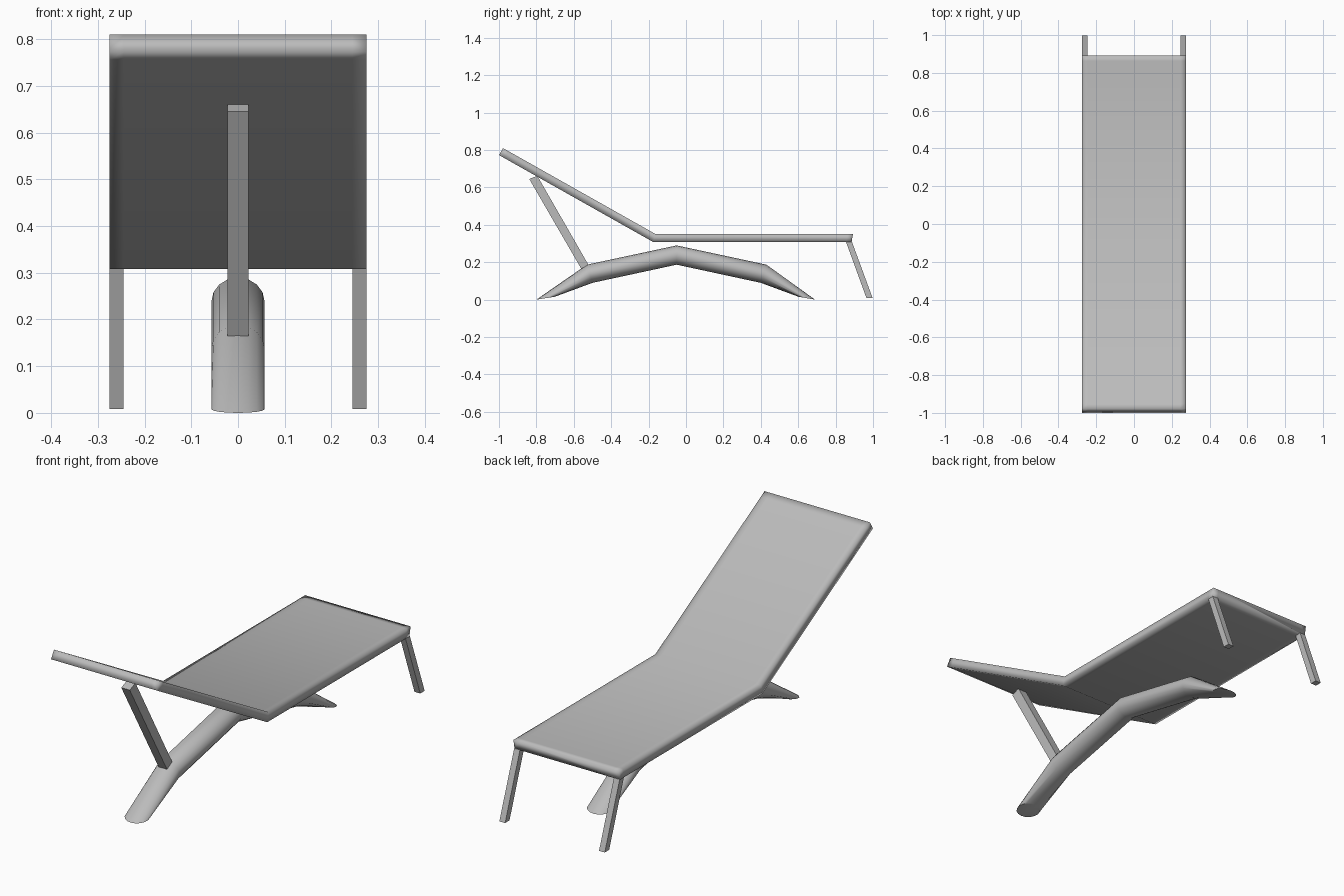
import bpy, bmesh
from math import sin, cos, pi

cube = bpy.data.objects.get("Cube")
if cube:
    bpy.data.objects.remove(cube, do_unlink=True)

grey = bpy.data.materials.new("plain grey")
grey.use_nodes = True
colour = (0.5, 0.5, 0.5, 1)
grey.diffuse_color = colour
grey.node_tree.nodes["Principled BSDF"].inputs["Base Color"].default_value = colour


def finish(name, bm, smooth=None):
    bmesh.ops.recalc_face_normals(bm, faces=bm.faces)
    me = bpy.data.meshes.new(name)
    bm.to_mesh(me)
    bm.free()
    me.materials.append(grey)
    ob = bpy.data.objects.new(name, me)
    bpy.context.collection.objects.link(ob)
    if smooth is not None:
        bpy.ops.object.select_all(action='DESELECT')
        ob.select_set(True)
        bpy.context.view_layer.objects.active = ob
        bpy.ops.object.shade_smooth_by_angle(angle=smooth)
    return ob


def loft(bm, rings):
    """Skin a list of closed rings of points and cap both ends."""
    rows = [[bm.verts.new(p) for p in ring] for ring in rings]
    n = len(rows[0])
    for a, b in zip(rows, rows[1:]):
        for i in range(n):
            j = (i + 1) % n
            bm.faces.new((a[i], a[j], b[j], b[i]))
    bm.faces.new(rows[0])
    bm.faces.new(rows[-1])


def bar(name, profile, x0, x1):
    """Extrude a side profile of (y, z) points across x."""
    bm = bmesh.new()
    loft(bm, [[(x, y, z) for y, z in profile] for x in (x0, x1)])
    return finish(name, bm)


def mix(a, b, t):
    return tuple(p + (q - p) * t for p, q in zip(a, b))


# Reclining bed: thin bent slab with a border loop that softens the rim shading
top = [(-0.978, 0.81), (-0.165, 0.352), (0.893, 0.352)]
under = [(-1.0, 0.773), (-0.175, 0.308), (0.885, 0.308)]


def bed_line(pts):
    a, b, c = pts
    return [a, mix(a, b, 0.035), b, mix(b, c, 0.972), c]


bm = bmesh.new()
xs = (-0.275, -0.245, 0.245, 0.275)
loft(bm, [[(x, *t) for x in xs] + [(x, *u) for x in reversed(xs)]
          for t, u in zip(bed_line(top), bed_line(under))])
finish("lounger_bed", bm, pi)

# Arched tubular foot: each ring is given by its upper and lower point
arch = [((-0.80, 0.004), (-0.70, 0.02)), ((-0.53, 0.187), (-0.50, 0.09)),
        ((-0.05, 0.29), (-0.05, 0.187)), ((0.43, 0.187), (0.40, 0.09)),
        ((0.69, 0.004), (0.60, 0.02))]
SIDES = 16
rings = []
for hi, lo in arch:
    ring = []
    for k in range(SIDES):
        a = 2 * pi * k / SIDES
        ring.append((0.057 * sin(a), *mix(lo, hi, 0.5 + 0.5 * cos(a))))
    rings.append(ring)
# Rest the flattened tips on the floor
for ring in (rings[0], rings[-1]):
    ring[:] = [(x, y, max(0, z - 0.004)) for x, y, z in ring]
bm = bmesh.new()
loft(bm, rings)
finish("arched_foot", bm, 0.7)

# Strut propping the backrest
bar("backrest_strut", [(-0.838, 0.645), (-0.795, 0.662),
                       (-0.522, 0.187), (-0.56, 0.165)], -0.022, 0.022)

# Pair of slanted legs at the foot end
leg = [(0.855, 0.31), (0.887, 0.31), (0.998, 0.008), (0.965, 0.008)]
for side, s in (("left", 1), ("right", -1)):
    bar(side + "_leg", leg, 0.245 * s, 0.275 * s)
